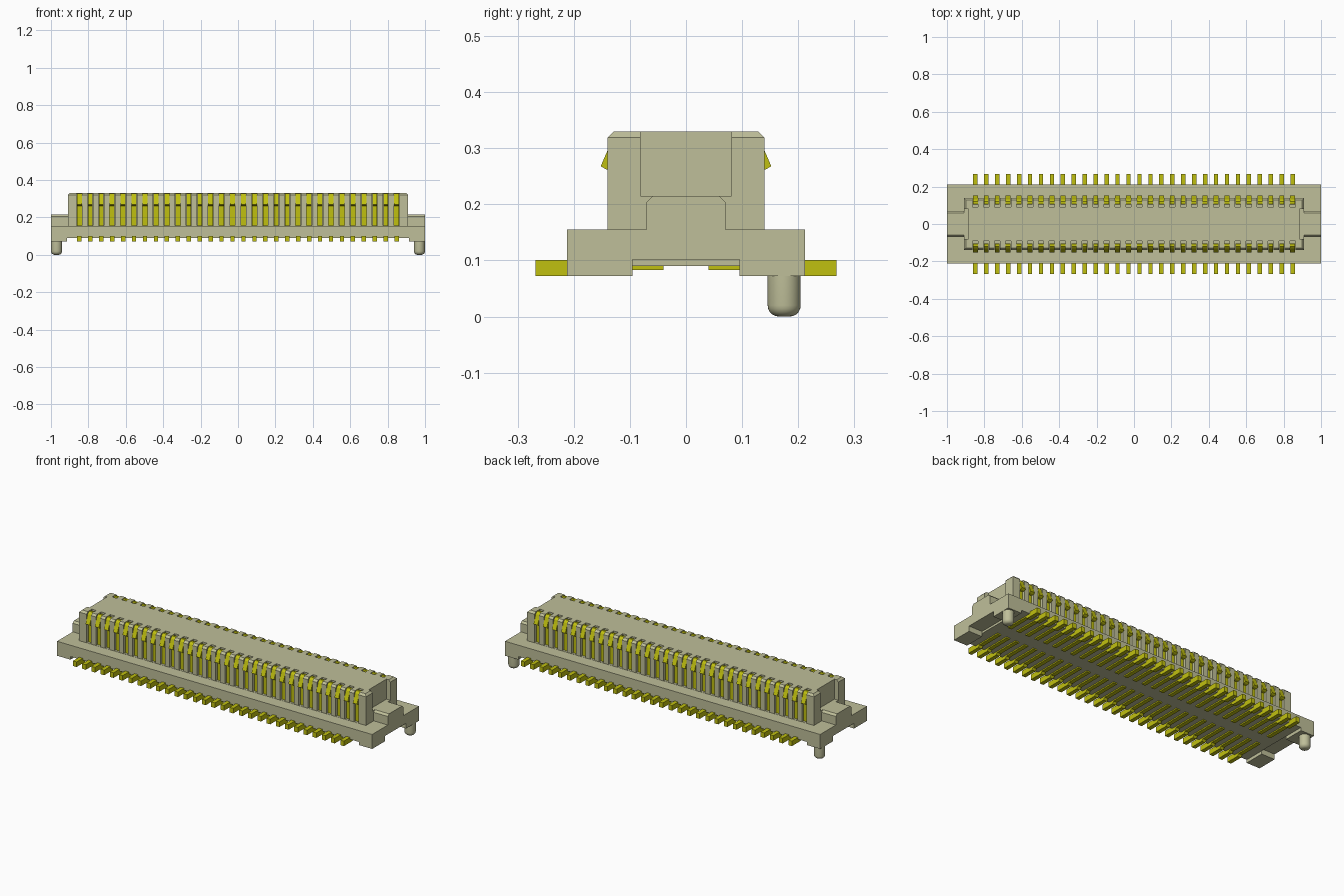
import bpy, bmesh, math
from mathutils import Matrix

old = bpy.data.objects.get("Cube")
if old:
    bpy.data.objects.remove(old, do_unlink=True)


def material(name, rgb, rough):
    m = bpy.data.materials.new(name)
    m.use_nodes = True
    m.diffuse_color = (*rgb, 1)
    bsdf = m.node_tree.nodes["Principled BSDF"]
    bsdf.inputs["Base Color"].default_value = (*rgb, 1)
    bsdf.inputs["Roughness"].default_value = rough
    return m


BODY = material("beige plastic", (0.52, 0.52, 0.32), 0.6)
GOLD = material("yellow metal", (0.53, 0.53, 0.005), 0.5)

PINS, PITCH = 30, 0.0585
FIRST = -PITCH * (PINS - 1) / 2


def finish(name, bm, mat):
    bmesh.ops.recalc_face_normals(bm, faces=bm.faces)
    mesh = bpy.data.meshes.new(name)
    bm.to_mesh(mesh)
    bm.free()
    mesh.materials.append(mat)
    ob = bpy.data.objects.new(name, mesh)
    bpy.context.collection.objects.link(ob)
    return ob


def prism(name, profile, x0, x1, mat):
    """Extrude a (y, z) profile along x."""
    bm = bmesh.new()
    face = bm.faces.new([bm.verts.new((x0, y, z)) for y, z in profile])
    ext = bmesh.ops.extrude_face_region(bm, geom=[face])
    verts = [g for g in ext["geom"] if isinstance(g, bmesh.types.BMVert)]
    bmesh.ops.translate(bm, verts=verts, vec=(x1 - x0, 0, 0))
    return finish(name, bm, mat)


def box(name, x, y, z, mat=BODY):
    return prism(name, [(y[0], z[0]), (y[1], z[0]), (y[1], z[1]), (y[0], z[1])], x[0], x[1], mat)


def repeat_row(ob):
    """Repeat along the row and mirror to the opposite row."""
    arr = ob.modifiers.new("row", 'ARRAY')
    arr.count = PINS
    arr.use_relative_offset = False
    arr.use_constant_offset = True
    arr.constant_offset_displace = (PITCH, 0, 0)
    mir = ob.modifiers.new("other_row", 'MIRROR')
    mir.use_axis = (False, True, False)


def mirror_x(ob):
    ob.modifiers.new("other_end", 'MIRROR')


def cut(ob, cutter):
    cutter.hide_render = True
    mod = ob.modifiers.new("cut", 'BOOLEAN')
    mod.operation = 'DIFFERENCE'
    mod.solver = 'EXACT'
    mod.object = cutter
    bpy.context.view_layer.objects.active = ob
    bpy.ops.object.modifier_apply(modifier=mod.name)
    bpy.data.objects.remove(cutter, do_unlink=True)


# Base plate with raised underside and corner feet
base = box("base", (-1, 1), (-0.212, 0.212), (0.072, 0.155))
cut(base, box("underside_cutter", (-0.915, 0.915), (-0.4, 0.4), (0.0, 0.09)))
foot_gap = box("foot_gap_cutter", (0.915, 1.2), (-0.095, 0.095), (0.0, 0.102))
mirror_x(foot_gap)
cut(base, foot_gap)

# Tower with chamfered top rim
bm = bmesh.new()
bmesh.ops.create_cube(bm, size=1, matrix=Matrix.Translation((0, 0, 0.24)) @ Matrix.Diagonal((1.82, 0.28, 0.18, 1)))
rim = [e for e in bm.edges if all(v.co.z > 0.3 for v in e.verts)]
bmesh.ops.bevel(bm, geom=rim, offset=0.011, segments=1, affect='EDGES')
tower = finish("tower", bm, BODY)

# Recesses in both tower ends
recess = box("recess_cutter", (0.885, 1.2), (-0.081, 0.081), (0.215, 0.5))
mirror_x(recess)
cut(tower, recess)

# Contact slots along both long sides
slot = box("slot_cutter", (FIRST - 0.0145, FIRST + 0.0145), (-0.3, -0.092), (0.156, 0.5))
repeat_row(slot)
cut(tower, slot)

# Keying blocks on the ends of the base
key = prism("end_key", [(-0.07, 0.15), (0.07, 0.15), (0.07, 0.204), (0.059, 0.215),
                        (-0.059, 0.215), (-0.07, 0.204)], 0.89, 1.0, BODY)
mirror_x(key)

# Spring contacts with a latch bump and rounded top
contact = prism("contacts", [(-0.104, 0.15), (-0.126, 0.15), (-0.126, 0.262), (-0.142, 0.262),
                             (-0.152, 0.268), (-0.139, 0.298), (-0.132, 0.318), (-0.120, 0.329),
                             (-0.108, 0.329), (-0.104, 0.32)],
                FIRST - 0.013, FIRST + 0.013, GOLD)
repeat_row(contact)

# Solder leads running under the base
lead = prism("solder_leads", [(-0.268, 0.072), (-0.268, 0.101), (-0.04, 0.101), (-0.04, 0.083),
                              (-0.18, 0.083), (-0.19, 0.072)],
             FIRST - 0.0115, FIRST + 0.0115, GOLD)
repeat_row(lead)

# Rounded locating pegs at the back corners
for side, x in (("left", 0.97), ("right", -0.97)):
    bm = bmesh.new()
    bmesh.ops.create_cone(bm, cap_ends=True, segments=32, radius1=0.0295, radius2=0.0295, depth=0.08,
                          matrix=Matrix.Translation((x, 0.175, 0.04)))
    tip = [e for e in bm.edges if all(v.co.z < 0.01 for v in e.verts)]
    bmesh.ops.bevel(bm, geom=tip, offset=0.02, segments=5, profile=0.5, affect='EDGES')
    peg = finish(side + "_locating_peg", bm, BODY)
    bpy.ops.object.select_all(action='DESELECT')
    peg.select_set(True)
    bpy.context.view_layer.objects.active = peg
    bpy.ops.object.shade_smooth_by_angle(angle=math.radians(40))
